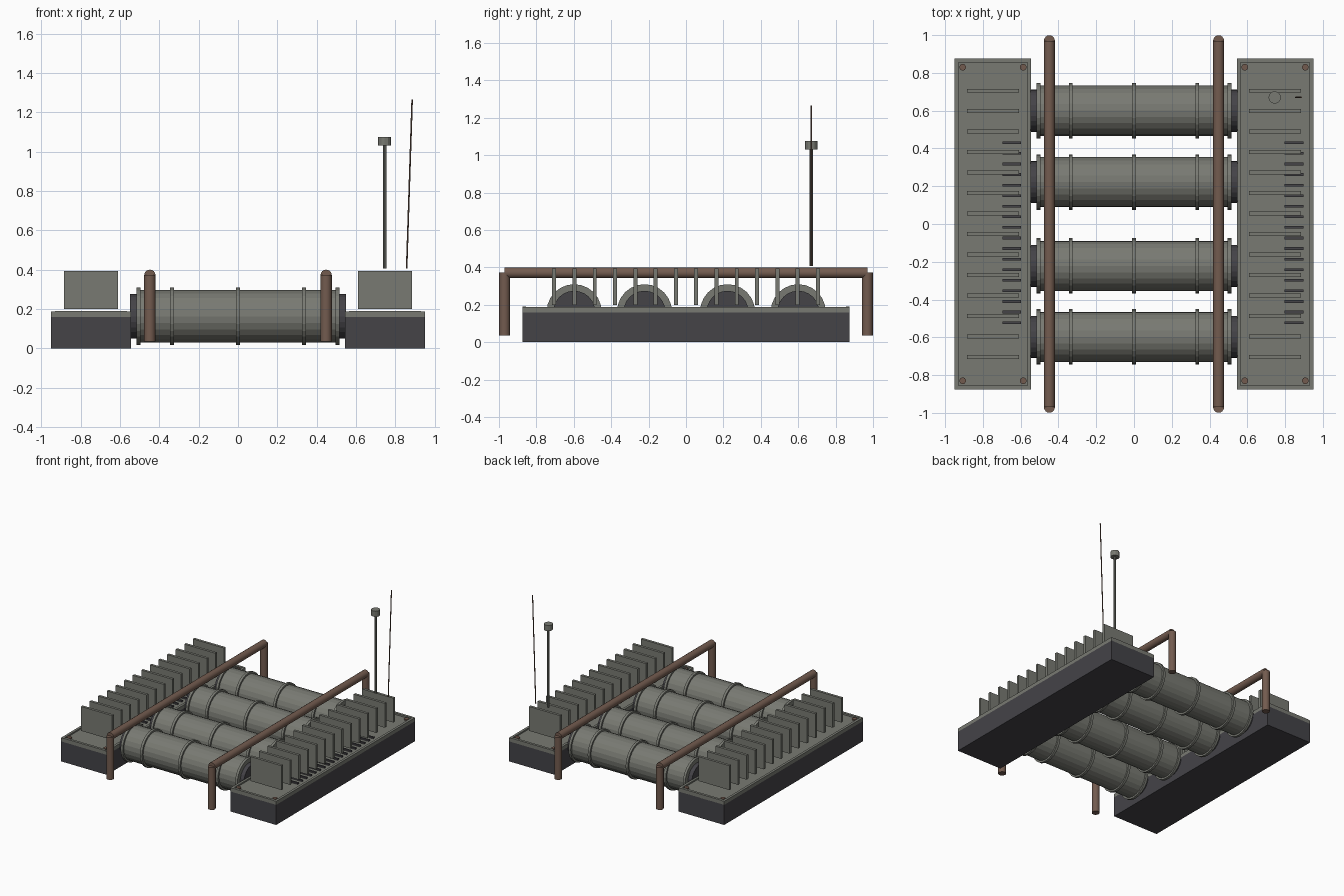
import bpy
from mathutils import Vector

cube = bpy.data.objects.get("Cube")
if cube:
    bpy.data.objects.remove(cube, do_unlink=True)


def material(name, r, g, b):
    m = bpy.data.materials.new(name)
    m.use_nodes = True
    m.diffuse_color = (r, g, b, 1)
    m.node_tree.nodes["Principled BSDF"].inputs["Base Color"].default_value = (r, g, b, 1)
    return m


GREY = material("weathered grey", 0.19, 0.195, 0.17)
DARK = material("dark steel", 0.058, 0.056, 0.064)
BROWN = material("rusty brown", 0.17, 0.105, 0.078)


def finish(name, mat):
    ob = bpy.context.object
    ob.name = name
    ob.data.materials.append(mat)
    return ob


def box(name, centre, size, mat):
    bpy.ops.mesh.primitive_cube_add(size=1, location=centre)
    ob = finish(name, mat)
    ob.scale = size
    return ob


def rod(name, start, end, radius, mat, sides=12, smooth=False):
    a, b = Vector(start), Vector(end)
    bpy.ops.mesh.primitive_cylinder_add(vertices=sides, radius=radius,
                                        depth=(b - a).length, location=(a + b) / 2)
    ob = finish(name, mat)
    ob.rotation_euler = (b - a).to_track_quat("Z", "Y").to_euler()
    if smooth:
        bpy.ops.object.shade_smooth_by_angle()
    return ob


# Side housings: base, deck, raised rim, bolts, fins and vent slots
WIDTH, LENGTH, RIM = 0.405, 1.75, 0.02
for side, sx in (("left", 1), ("right", -1)):
    cx = sx * 0.747
    box(side + "_base", (cx, 0, 0.08), (WIDTH, LENGTH, 0.16), DARK)
    box(side + "_deck", (cx, 0, 0.168), (WIDTH, LENGTH, 0.018), GREY)
    for s in (1, -1):
        box(side + "_long_rim", (cx + s * (WIDTH - RIM) / 2, 0, 0.181),
            (RIM, LENGTH, 0.014), GREY)
        box(side + "_end_rim", (cx, s * (LENGTH - RIM) / 2, 0.183),
            (WIDTH - 2 * RIM, RIM, 0.014), GREY)
        for t in (1, -1):
            x, y = cx + s * 0.16, t * 0.83
            rod(side + "_bolt", (x, y, 0.17), (x, y, 0.188), 0.018, BROWN, 10)
    for i in range(14):
        box(side + "_cooling_fin", (cx, -0.705 + i * 0.1085, 0.297),
            (0.275, 0.021, 0.194), GREY)
    for i in range(18):
        box(side + "_vent_slot", (cx + 0.1, -0.522 + i * 0.056, 0.182),
            (0.1, 0.014, 0.014), DARK)

# Cylinders between the housings, with bands and end collars
AXIS = 0.163
for y in (-0.598, -0.222, 0.222, 0.6):
    rod("drum", (-0.5, y, AXIS), (0.5, y, AXIS), 0.133, GREY, 24)
    rod("drum_collar", (-0.548, y, AXIS), (0.548, y, AXIS), 0.112, DARK, 24)
    for x in (-0.505, -0.335, 0, 0.335, 0.505):
        rod("drum_band", (x - 0.01, y, AXIS), (x + 0.01, y, AXIS), 0.147, GREY, 24)

# Pipe frames over the cylinders
for x in (-0.448, 0.448):
    rod("overhead_pipe", (x, -0.97, 0.371), (x, 0.97, 0.371), 0.029, BROWN, 16, True)
    for y in (-0.97, 0.97):
        rod("pipe_leg", (x, y, 0.035), (x, y, 0.372), 0.029, BROWN, 16, True)

# Mast with sensor cap, and a leaning whip antenna
rod("mast", (0.745, 0.67, 0.407), (0.745, 0.67, 1.035), 0.009, GREY, 8)
rod("mast_cap", (0.745, 0.67, 1.03), (0.745, 0.67, 1.075), 0.033, GREY, 12)
rod("whip_antenna", (0.857, 0.67, 0.407), (0.885, 0.67, 1.265), 0.004, BROWN, 8)
